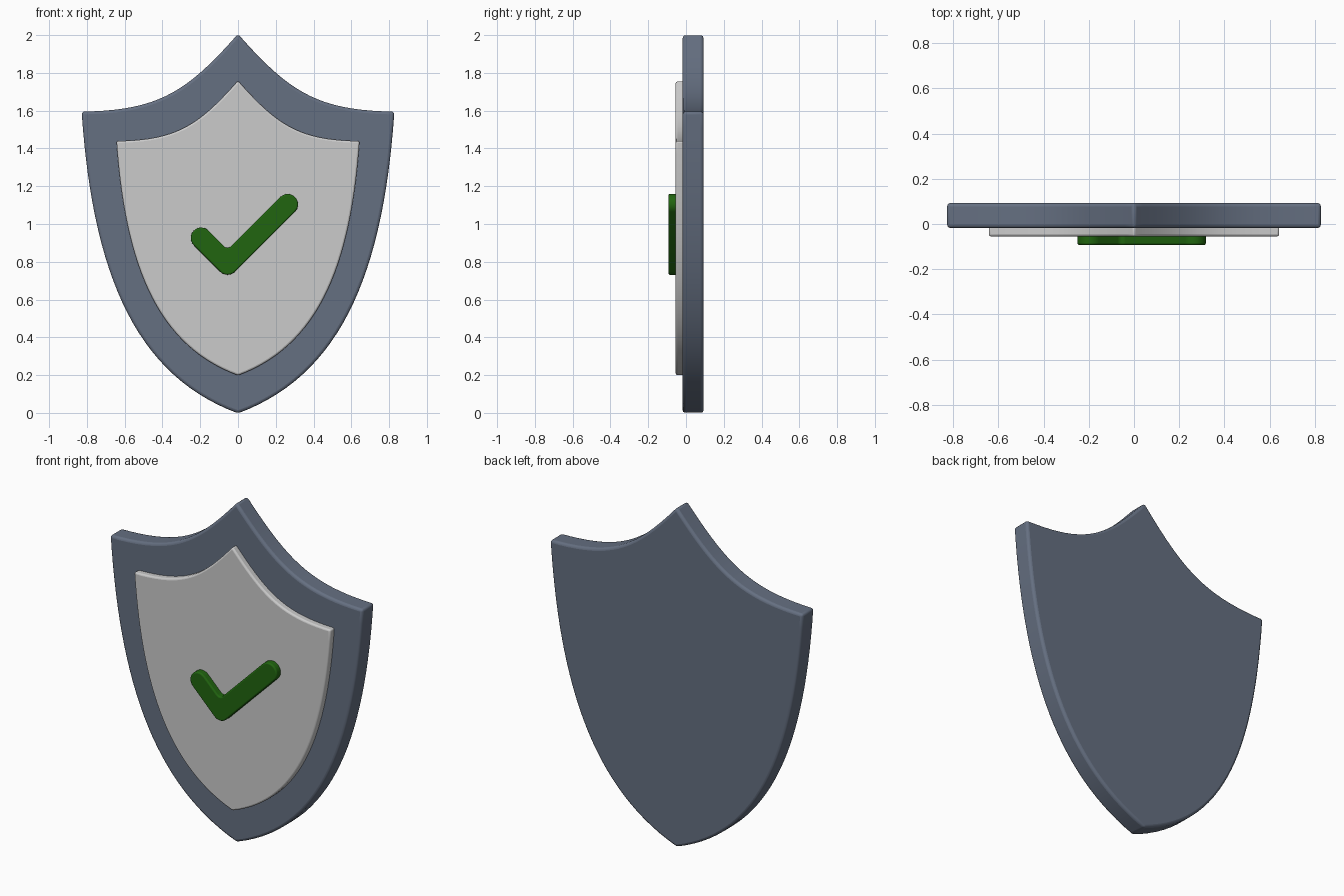
import bpy, bmesh, math
from mathutils import Vector
from mathutils.geometry import interpolate_bezier

if "Cube" in bpy.data.objects:
    bpy.data.objects.remove(bpy.data.objects["Cube"])


def material(name, rgb):
    m = bpy.data.materials.new(name)
    m.diffuse_color = (*rgb, 1)
    m.use_nodes = True
    m.node_tree.nodes["Principled BSDF"].inputs["Base Color"].default_value = m.diffuse_color
    return m


def slab(name, outline, y_front, y_back, bevel, mat=None):
    """Extrude an (x, z) outline along y and round its sharp edges."""
    bm = bmesh.new()
    face = bm.faces.new([bm.verts.new((x, y_front, z)) for x, z in outline])
    ext = bmesh.ops.extrude_face_region(bm, geom=[face])
    moved = [v for v in ext["geom"] if isinstance(v, bmesh.types.BMVert)]
    bmesh.ops.translate(bm, verts=moved, vec=(0, y_back - y_front, 0))
    bmesh.ops.recalc_face_normals(bm, faces=bm.faces)
    mesh = bpy.data.meshes.new(name)
    bm.to_mesh(mesh)
    bm.free()
    if mat:
        mesh.materials.append(mat)
    obj = bpy.data.objects.new(name, mesh)
    bpy.context.collection.objects.link(obj)
    mod = obj.modifiers.new("rounded_edges", "BEVEL")
    mod.width = bevel
    mod.segments = 3
    mod.limit_method = "ANGLE"
    mod.angle_limit = math.radians(30)
    mod.use_clamp_overlap = False
    bpy.ops.object.select_all(action="DESELECT")
    obj.select_set(True)
    bpy.context.view_layer.objects.active = obj
    bpy.ops.object.shade_smooth_by_angle(angle=math.radians(35))
    return obj


def shield_outline(scale, z0):
    """Right half from two curves, mirrored to the left."""
    top = [(0, 2.006), (0.27, 1.70), (0.42, 1.60), (0.828, 1.595)]
    side = [(0.828, 1.595), (0.77, 0.75), (0.55, 0.20), (0, -0.002)]
    half = []
    for curve, n in ((top, 20), (side, 30)):
        half += interpolate_bezier(*[Vector((x, z, 0)) for x, z in curve], n)[:-1]
    half = [(p.x, p.y) for p in half] + [(0, -0.002)]
    full = half + [(-x, z) for x, z in reversed(half[1:-1])]
    return [(x * scale, z * scale + z0) for x, z in full]


def arc(cx, cz, r, a0, a1, n):
    return [(cx + r * math.cos(math.radians(a0 + (a1 - a0) * i / n)),
             cz + r * math.sin(math.radians(a0 + (a1 - a0) * i / n)))
            for i in range(n + 1)]


def check_outline():
    """Two round-ended 45 degree strokes meeting at a rounded elbow."""
    r, f = 0.055, 0.025
    ex, ez = -0.055, 0.786
    pts = arc(ex - 0.14, ez + 0.14, r, 45, 225, 14)            # short end
    pts += arc(ex, ez, r, 225, 315, 8)                         # outer elbow
    pts += arc(ex + 0.318, ez + 0.318, r, -45, 135, 14)        # long end
    pts += arc(ex, ez + (r + f) * math.sqrt(2), f, 315, 225, 6)  # inner elbow
    return pts


# Thick blue-grey body
slab("shield_body", shield_outline(1, 0), -0.018, 0.093, 0.015,
     material("slate", (0.13, 0.16, 0.22)))

# Raised inner panel
slab("shield_panel", shield_outline(0.777, 0.2), -0.055, -0.005, 0.01)

# Green tick on the panel
slab("check_mark", check_outline(), -0.093, -0.045, 0.008,
     material("green", (0.015, 0.13, 0.005)))
